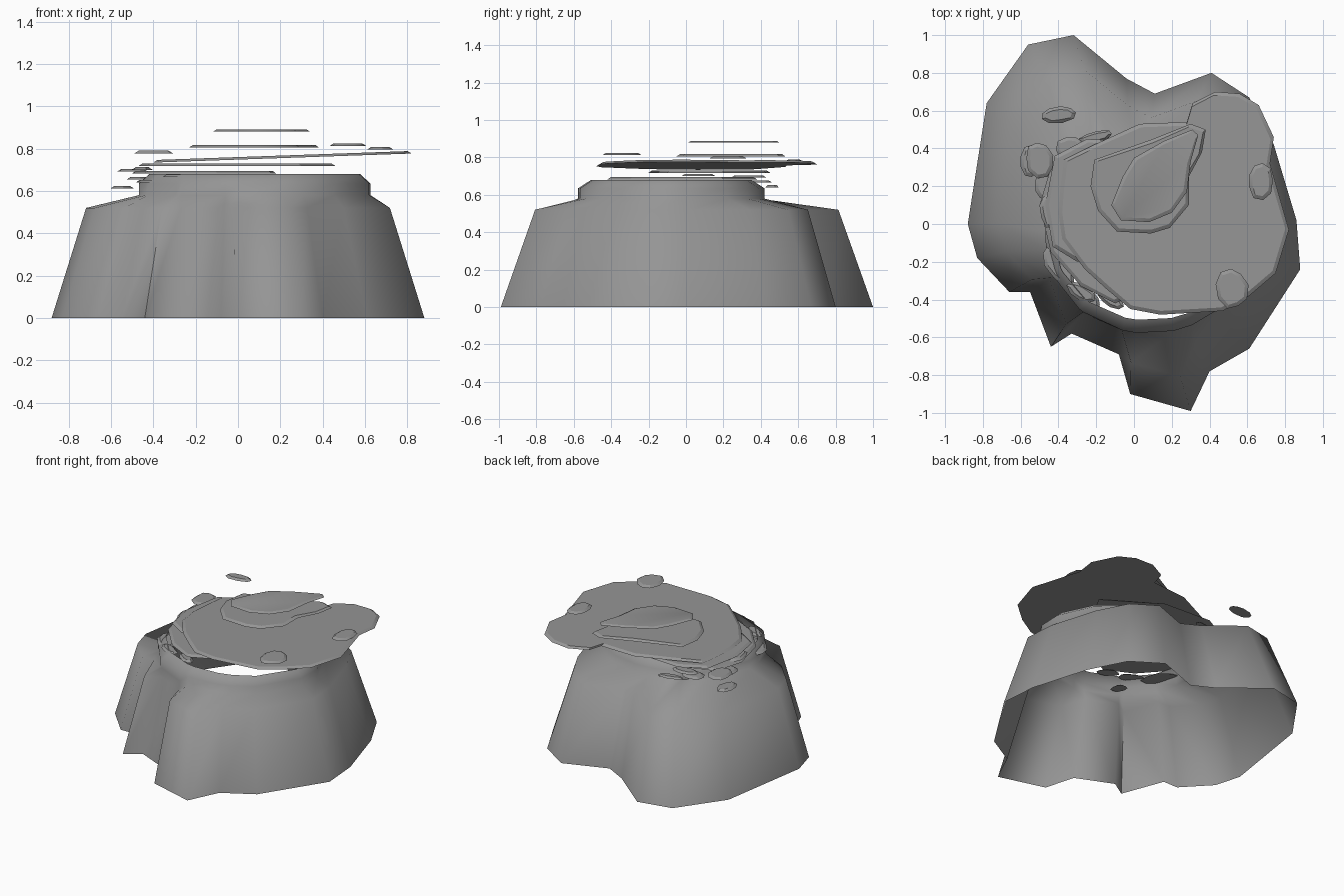
import bpy, bmesh, math, random
from mathutils import Vector

random.seed(4)
default_cube = bpy.data.objects.get("Cube")
if default_cube:
    bpy.data.objects.remove(default_cube, do_unlink=True)

# One stone colour for everything
stone = bpy.data.materials.new("stone grey")
stone.use_nodes = True
stone_colour = (0.3, 0.3, 0.3, 1)
stone.diffuse_color = stone_colour
stone.node_tree.nodes["Principled BSDF"].inputs["Base Color"].default_value = stone_colour


def finish(bm, name, angle):
    """Turn a bmesh into a shaded, coloured object."""
    mesh = bpy.data.meshes.new(name)
    bm.to_mesh(mesh)
    bm.free()
    mesh.materials.append(stone)
    part = bpy.data.objects.new(name, mesh)
    bpy.context.collection.objects.link(part)
    bpy.ops.object.select_all(action="DESELECT")
    part.select_set(True)
    bpy.context.view_layer.objects.active = part
    bpy.ops.object.shade_smooth_by_angle(angle=math.radians(angle))
    return part


def bridge(bm, lower, upper):
    """Join two closed rings of equal length with quads."""
    count = len(lower)
    for i in range(count):
        j = (i + 1) % count
        bm.faces.new((lower[i], lower[j], upper[j], upper[i]))


def make_plate(name, outline, height, thickness=0.012, rim=0.02, tilt=0.0):
    """Thin slab with a chamfered rim, optionally sloping along x."""
    bm = bmesh.new()
    points = [Vector(p) for p in outline]
    middle = sum(points, Vector((0, 0))) / len(points)
    rings = []
    for level, shrink in ((0, 0), (thickness, rim)):
        ring = []
        for p in points:
            arm = p - middle
            q = middle + arm * max(0.6, 1 - shrink / arm.length)
            ring.append(bm.verts.new((q.x, q.y, height + level + tilt * q.x)))
        rings.append(ring)
    bridge(bm, *rings)
    bm.faces.new(rings[1])
    bm.faces.new(rings[0])
    bmesh.ops.recalc_face_normals(bm, faces=bm.faces)
    return finish(bm, name, 25)


def pebble_outline(x, y, width, depth, turn):
    """Slightly irregular oval."""
    sides = 9
    outline = []
    for i in range(sides):
        a = math.tau * i / sides
        r = random.uniform(0.88, 1.08) / 2
        u, v = width * r * math.cos(a), depth * r * math.sin(a)
        c, s = math.cos(turn), math.sin(turn)
        outline.append((x + u * c - v * s, y + u * s + v * c))
    return outline


# Rock body: open flared wall, shoulder and narrow neck
foot = [(-.88, 0), (-.83, -.18), (-.66, -.36), (-.55, -.36), (-.44, -.65),
        (-.33, -.58), (-.08, -.69), (-.02, -.9), (.3, -.99), (.4, -.78),
        (.61, -.66), (.88, -.24), (.86, .02), (.74, .42), (.61, .67),
        (.41, .8), (.11, .69), (-.04, .77), (-.32, 1), (-.56, .95), (-.78, .64)]
neck_centre = Vector((.08, -.08))


def neck_ring(rx, ry):
    ring = []
    for p in foot:
        arm = Vector(p) - neck_centre
        a = math.atan2(arm.y, arm.x)
        ring.append((neck_centre.x + rx * math.cos(a), neck_centre.y + ry * math.sin(a)))
    return ring


shoulder = [(x * .815, y * .815) for x, y in foot]
levels = [(foot, 0), (shoulder, .52), (neck_ring(.55, .5), .58),
          (neck_ring(.55, .5), .635), (neck_ring(.5, .43), .68)]
bm = bmesh.new()
rings = [[bm.verts.new((x, y, z)) for x, y in ring] for ring, z in levels]
for lower, upper in zip(rings, rings[1:]):
    bridge(bm, lower, upper)
finish(bm, "rock_body", 80)

# Broad cap slab with a lobe at the back
cap = [(-.39, .19), (-.4, .06), (-.38, -.08), (-.26, -.24), (-.15, -.34),
       (-.02, -.45), (.14, -.48), (.47, -.46), (.61, -.38), (.75, -.26),
       (.82, -.03), (.72, .32), (.74, .46), (.66, .63), (.56, .69),
       (.43, .7), (.31, .64), (.28, .54), (.03, .53), (-.21, .42), (-.37, .34)]
make_plate("cap_slab", cap, .748, tilt=.035)

# Raised slabs stacked on the cap
middle_slab = [(.3, .53), (.38, .5), (.36, .38), (.29, .25), (.29, .1),
               (.19, -.02), (.09, -.05), (-.09, -.04), (-.19, .07),
               (-.23, .2), (-.21, .34), (.1, .45)]
make_plate("middle_slab", middle_slab, .806)
top_slab = [(.31, .5), (.34, .47), (.3, .33), (.28, .17), (.2, .06),
            (.08, .01), (-.07, .02), (-.12, .1), (-.06, .25), (0, .35), (.16, .44)]
make_plate("top_slab", top_slab, .88, thickness=.009)

# Lower slabs peeking out beneath the cap
left_slab = [(-.47, .1), (-.43, -.12), (-.3, -.2), (.3, -.1), (.46, .2),
             (.1, .43), (-.25, .45), (-.42, .36)]
make_plate("left_lower_slab", left_slab, .718)
under_slab = [(-.5, .1), (-.44, -.15), (-.28, -.33), (-.1, -.42),
              (.16, -.3), (.18, .2), (-.2, .38), (-.44, .3)]
make_plate("under_slab", under_slab, .683)

# Loose flakes: x, y, width, depth, turn, height
flakes = [
    (-.4, .58, .2, .09, .1, .778),
    (.67, .23, .14, .2, 0, .795),
    (.52, -.34, .17, .22, .2, .812),
    (-.5, .34, .15, .2, .3, .692),
    (-.55, .33, .11, .17, 0, .612),
    (-.45, .07, .1, .2, .1, .7),
    (-.4, -.22, .13, .25, .6, .64),
    (-.28, -.36, .17, .09, -.6, .665),
    (-.22, -.41, .08, .11, .5, .588),
    (-.2, .46, .18, .06, .2, .64),
    (-.34, .4, .16, .13, .4, .665),
    (-.47, .2, .12, .16, 0, .655),
    (-.12, -.4, .15, .08, -.5, .66),
]
for x, y, width, depth, turn, height in flakes:
    make_plate("loose_flake", pebble_outline(x, y, width, depth, turn), height)
